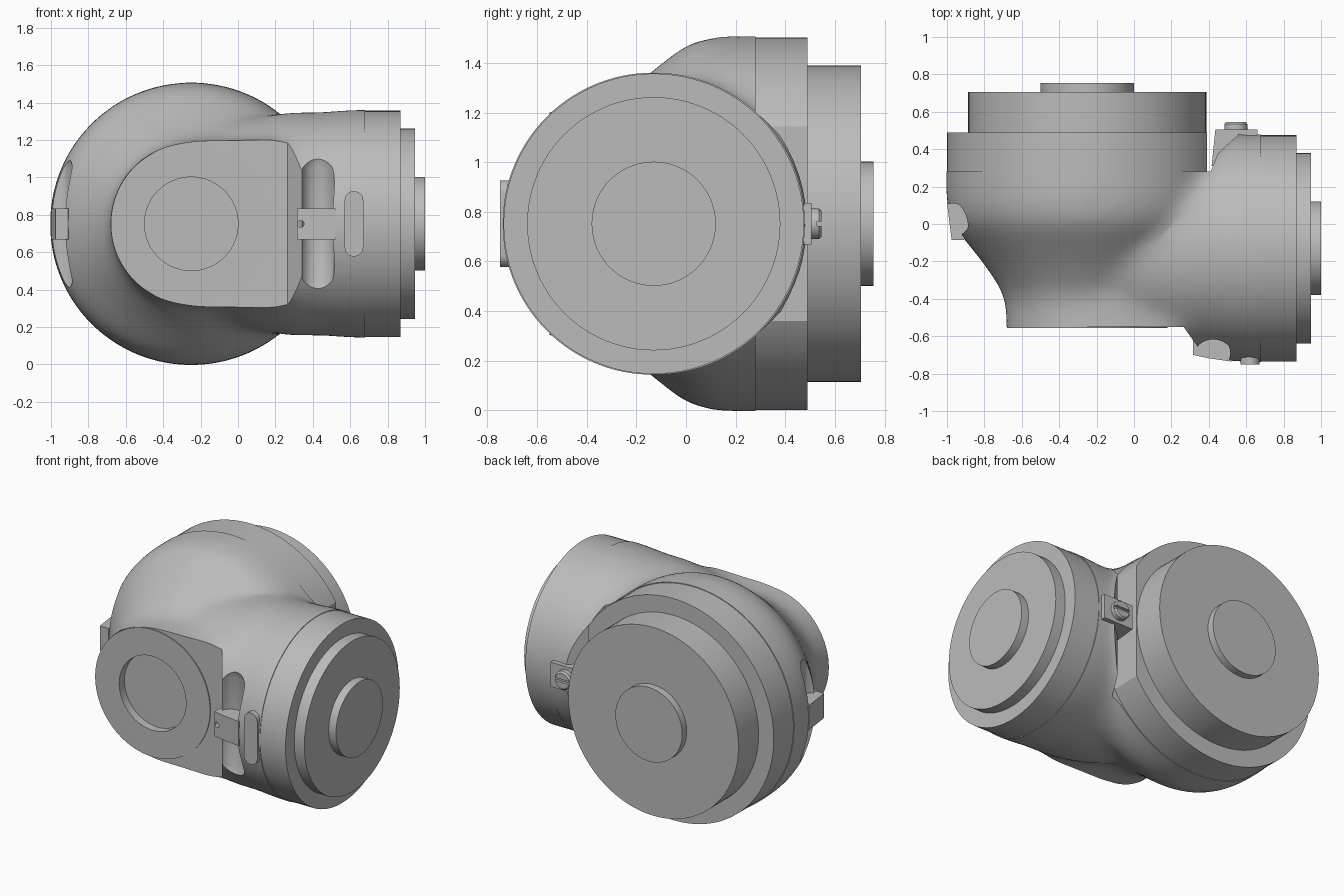
import bpy
import bmesh
from math import sin, cos, pi

cube = bpy.data.objects.get("Cube")
if cube:
    bpy.data.objects.remove(cube, do_unlink=True)

grey = bpy.data.materials.new("plain_grey")
grey.use_nodes = True
GREY = (0.5, 0.5, 0.5, 1)
grey.diffuse_color = GREY
grey.node_tree.nodes["Principled BSDF"].inputs["Base Color"].default_value = GREY

MID = 0.752      # height of both axes
AX = -0.25       # x of the front-to-back axis
AY = -0.13       # y of the sideways axis


def place(axis, a, b, t):
    """Put the in-plane pair (a, b) and the distance t along an axis."""
    return {"x": (t, a, b), "y": (a, t, b), "z": (a, b, t)}[axis]


def loft(name, rings):
    bm = bmesh.new()
    loops = [[bm.verts.new(p) for p in ring] for ring in rings]
    n = len(loops[0])
    for low, high in zip(loops, loops[1:]):
        for i in range(n):
            j = (i + 1) % n
            bm.faces.new((low[i], low[j], high[j], high[i]))
    bm.faces.new(loops[0])
    bm.faces.new(loops[-1])
    bmesh.ops.recalc_face_normals(bm, faces=bm.faces)
    mesh = bpy.data.meshes.new(name)
    bm.to_mesh(mesh)
    bm.free()
    mesh.materials.append(grey)
    obj = bpy.data.objects.new(name, mesh)
    bpy.context.collection.objects.link(obj)
    return obj


def revolve(name, axis, centre, profile, segs=96):
    """Profile is a list of (radius, distance along the axis)."""
    a, b = centre
    return loft(name, [[place(axis, a + r * cos(2 * pi * i / segs), b + r * sin(2 * pi * i / segs), t)
                        for i in range(segs)] for r, t in profile])


def prism(name, axis, outline, lo, hi):
    return loft(name, [[place(axis, a, b, t) for a, b in outline] for t in (lo, hi)])


def box(name, x, y, z):
    return prism(name, "z", [(x[0], y[0]), (x[1], y[0]), (x[1], y[1]), (x[0], y[1])], *z)


def activate(obj):
    bpy.ops.object.select_all(action="DESELECT")
    obj.select_set(True)
    bpy.context.view_layer.objects.active = obj


def modify(obj, kind, **settings):
    activate(obj)
    mod = obj.modifiers.new(kind.lower(), kind)
    for key, value in settings.items():
        setattr(mod, key, value)
    bpy.ops.object.modifier_apply(modifier=mod.name)


def combine(obj, other, operation="DIFFERENCE", keep=False):
    modify(obj, "BOOLEAN", object=other, operation=operation, solver="EXACT")
    if not keep:
        bpy.data.objects.remove(other, do_unlink=True)


# Elbow housing: two crossing revolved forms melted together
body = revolve("elbow_housing", "y", (AX, MID), [
    (0.435, -0.70), (0.435, -0.42), (0.475, -0.33), (0.565, -0.20), (0.67, -0.07),
    (0.73, 0.01), (0.757, 0.12), (0.757, 0.55)])
arm = revolve("arm_form", "x", (AY, MID), [
    (0.44, -0.30), (0.56, 0.05), (0.60, 0.28), (0.597, 0.45), (0.612, 0.60), (0.612, 0.95)])
combine(body, arm, "UNION")
combine(body, box("front_form", (-0.24, 0.22), (-0.69, 0.0), (MID - 0.445, MID + 0.445)), "UNION")
modify(body, "REMESH", mode="VOXEL", voxel_size=0.026)
modify(body, "SMOOTH", factor=0.5, iterations=50)

# Trim the housing to its flat mating faces
combine(body, box("side_trim", (0.68, 1.5), (-1, 1), (-1, 2)))
combine(body, prism("back_trim", "z", [
    (-1.5, 0.28), (0.41, 0.28), (0.45, 0.38), (0.56, 0.48), (0.56, 1.0), (-1.5, 1.0)], -1, 2))
combine(body, prism("front_trim", "z", [
    (-1.5, -0.545), (0.265, -0.55), (0.40, -0.74), (0.40, -1.0), (-1.5, -1.0)], -1, 2))

# Finger grooves on the front and the right flank
for x, y in ((0.425, -0.69), (-0.97, 0.02)):
    groove = revolve("groove", "z", (x, y), [
        (0.03, MID - 0.375), (0.07, MID - 0.355), (0.09, MID - 0.30),
        (0.09, MID + 0.30), (0.07, MID + 0.355), (0.03, MID + 0.375)], 32)
    combine(body, groove)

# Front ring with a round socket sunk through it
ring = revolve("front_ring", "y", (AX, MID), [(0.43, -0.556), (0.43, -0.53)])
socket = revolve("socket", "y", (AX, MID), [(0.25, -0.70), (0.25, -0.50)])
combine(ring, socket, keep=True)
combine(body, socket)

# Back collar with one flat side, then the stepped back hub
collar = revolve("back_collar", "y", (AX, MID), [(0.75, 0.28), (0.75, 0.49)], 128)
combine(collar, box("collar_trim", (0.39, 1), (0, 1), (-1, 2)))
hub = revolve("back_hub", "y", (AX, MID), [
    (0.637, 0.48), (0.637, 0.706), (0.25, 0.706), (0.25, 0.755)])

# Stepped flange on the left side
flange = revolve("side_flange", "x", (AY, MID), [
    (0.605, 0.68), (0.605, 0.87), (0.51, 0.87), (0.51, 0.945), (0.25, 0.945), (0.25, 1.0)])

# Latches bridging the grooves
front_latch = prism("front_latch", "z", [
    (0.315, -0.60), (0.315, -0.70), (0.40, -0.718), (0.52, -0.735), (0.53, -0.60)],
    MID - 0.083, MID + 0.083)
combine(front_latch, revolve("latch_notch", "y", (0.335, MID), [(0.018, -0.9), (0.018, -0.62)], 24))
flank_latch = prism("flank_latch", "z", [
    (-1.0, 0.115), (-0.975, -0.085), (-0.91, -0.085), (-0.87, 0.0), (-0.89, 0.10)],
    MID - 0.083, MID + 0.083)

# Raised pill-shaped tab beside the front latch
pill = [(0.62 + 0.05 * cos(a), MID + s * 0.125 + 0.05 * sin(a))
        for s in (1, -1) for a in [(i / 12 + (s < 0)) * pi for i in range(13)]]
tab = prism("front_tab", "y", pill, -0.75, -0.70)

# Back bracket with a slotted screw
bracket = prism("back_bracket", "z", [
    (0.415, 0.31), (0.435, 0.505), (0.66, 0.505), (0.66, 0.475), (0.58, 0.46),
    (0.53, 0.40), (0.46, 0.39), (0.44, 0.31)], MID - 0.083, MID + 0.083)
screw = revolve("back_screw", "y", (0.545, MID), [
    (0.062, 0.49), (0.062, 0.535), (0.052, 0.546)], 32)
combine(screw, box("screw_slot", (0.45, 0.65), (0.528, 0.6), (MID - 0.01, MID + 0.01)))

# Smooth shading with crisp edges
for obj in (body, ring, collar, hub, flange, front_latch, flank_latch, tab, bracket, screw):
    activate(obj)
    bpy.ops.object.shade_smooth_by_angle(angle=pi / 6)
